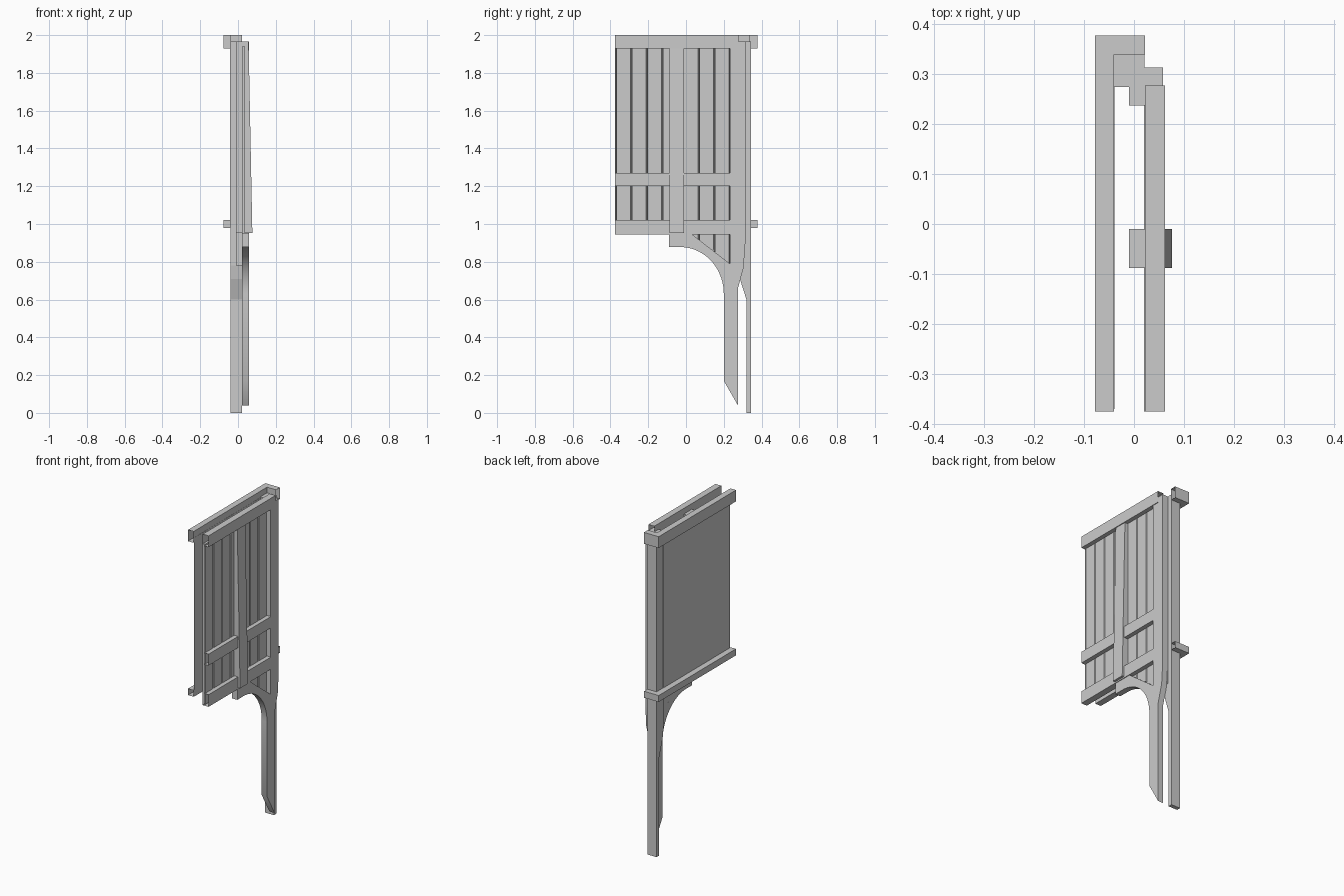
import bpy, bmesh, math
from mathutils import Vector

cube = bpy.data.objects.get("Cube")
if cube:
    bpy.data.objects.remove(cube, do_unlink=True)

# One plain grey for everything
grey = bpy.data.materials.new("plain_grey")
grey.use_nodes = True
tone = (0.6, 0.6, 0.6, 1)
grey.diffuse_color = tone
grey.node_tree.nodes["Principled BSDF"].inputs["Base Color"].default_value = tone


def prism(name, outline, low, high, axis, open_ends=(), smooth=False):
    """Extrude an outline along axis x (points y,z) or z (points x,y).
    open_ends lists (direction, position) of faces to leave out."""
    def place(p, d):
        return Vector((d, *p)) if axis == "x" else Vector((*p, d))
    bm = bmesh.new()
    face = bm.faces.new([bm.verts.new(place(p, low)) for p in outline])
    ext = bmesh.ops.extrude_face_region(bm, geom=[face])
    moved = [g for g in ext["geom"] if isinstance(g, bmesh.types.BMVert)]
    bmesh.ops.translate(bm, verts=moved, vec=place((0, 0), high - low))
    bmesh.ops.recalc_face_normals(bm, faces=bm.faces)
    bm.normal_update()
    for direction, position in open_ends:
        d = Vector(direction)
        ends = [f for f in bm.faces if f.normal.dot(d) > 0.99
                and abs(f.calc_center_median().dot(d) - position) < 0.001]
        bmesh.ops.delete(bm, geom=ends, context="FACES")
    mesh = bpy.data.meshes.new(name)
    bm.to_mesh(mesh)
    bm.free()
    mesh.materials.append(grey)
    obj = bpy.data.objects.new(name, mesh)
    bpy.context.collection.objects.link(obj)
    if smooth:
        bpy.ops.object.select_all(action="DESELECT")
        obj.select_set(True)
        bpy.context.view_layer.objects.active = obj
        bpy.ops.object.shade_smooth_by_angle(angle=math.radians(30))
    return obj


def rect(a0, a1, b0, b1):
    return [(a0, b0), (a1, b0), (a1, b1), (a0, b1)]


FRONT, BACK, LEFT = (0, -1, 0), (0, 1, 0), (1, 0, 0)
Y0, Y1 = -0.376, 0.378

# Outer wall panel: a thin sheet
prism("outer_panel", rect(-0.042, -0.039, Y0 + 0.005, 0.28), 0.98, 1.96, "z")

# Outer corner rails: hollow trims that turn the corner, open at both ends
corner = [(-0.078, Y0), (-0.04, Y0), (-0.04, 0.34), (0.022, 0.34),
          (0.022, Y1), (-0.078, Y1)]
for name, z0, z1 in (("outer_top_rail", 1.93, 2.0), ("outer_low_rail", 0.98, 1.02)):
    prism(name, corner, z0, z1, "z", [(FRONT, -Y0), (LEFT, 0.022)])

# Inner rails: hollow trims along the plank side
for name, z0, z1, end in (("inner_top_rail", 1.93, 2.0, 0.278),
                          ("inner_middle_rail", 1.2, 1.27, 0.235),
                          ("inner_low_rail", 0.945, 1.02, 0.235)):
    prism(name, rect(0.022, 0.062, Y0, end), z0, z1, "z",
          [(FRONT, -Y0), (BACK, end)])

# Wall planks, each with a bevelled groove on one edge
STEP, GROOVE = 0.082, 0.008
for side, start, end, bottoms in (("front", Y0, -0.08, [0.95] * 4),
                                  ("back", -0.019, 0.238, [0.9, 0.865, 0.79, 0.79])):
    for i, bottom in enumerate(bottoms):
        y = start + i * STEP
        stop = min(y + STEP, end)
        shape = [(0.02, y), (0.036, y), (0.023, y + GROOVE)]
        if stop - y > GROOVE + 0.002:
            shape += [(0.036, y + GROOVE), (0.036, stop)]
        shape.append((0.02, stop))
        prism(f"{side}_plank_{i + 1}", shape, bottom, 1.94, "z")

# Leaning stile, thicker at its foot
stile = prism("middle_stile", rect(-0.088, -0.01, 0.953, 1.965), -0.01, 0.076, "x")
for v in stile.data.vertices:
    if v.co.x > 0 and v.co.z > 1.5:
        v.co.x = 0.056

# Outer corner post, cut back to a slim leg
prism("corner_post", [(0.275, 1.965), (0.345, 1.965), (0.345, 0), (0.32, 0),
                      (0.32, 0.6), (0.285, 0.71), (0.275, 0.78)], -0.04, 0.021, "x")

# Inner post, backing the curved brace
prism("inner_post", rect(0.237, 0.314, 0.78, 1.965), -0.01, 0.023, "x")

# Curved brace running into the inner leg
N = 20
arch = [(-0.03 + 0.23 * math.sin(t), 0.63 + 0.248 * math.cos(t))
        for t in (math.pi / 2 * i / N for i in range(N + 1))]
crown = [(0.232 - 0.2 * u * (2 - u) * 0.5 - 0.1 * u * u - 0.1 * u * (1 - u),
          0.79 + 0.155 * u * (1.5 - 0.5 * u)) for u in (i / 10 for i in range(11))]
brace = [(-0.09, 0.878)] + arch + [(0.2, 0.17), (0.275, 0.04), (0.275, 0.66),
         (0.305, 0.77), (0.314, 0.9), (0.314, 1.965), (0.232, 1.965)]
prism("curved_brace", brace + crown + [(-0.09, 0.95)], 0.022, 0.058, "x", smooth=True)
